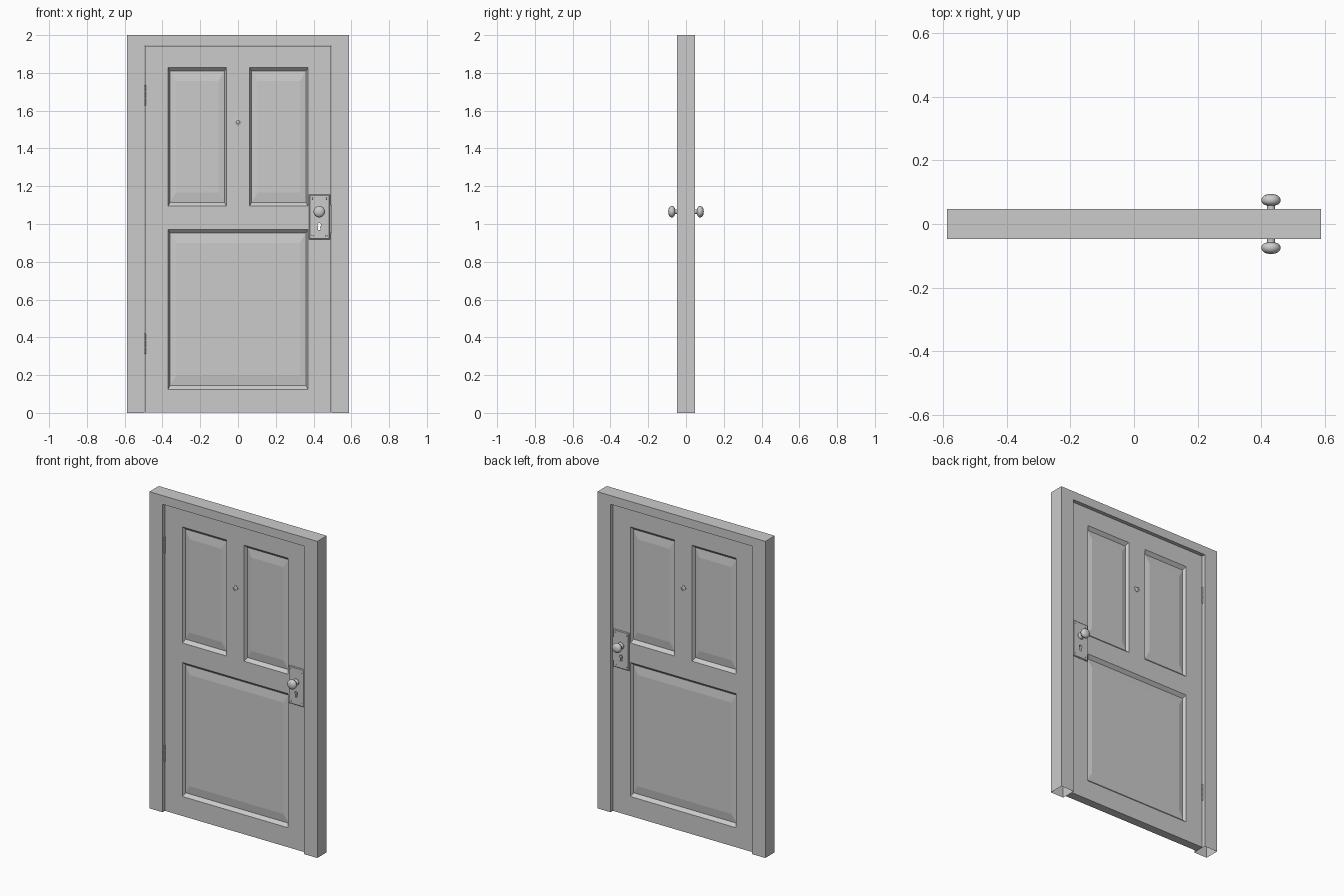
import bpy, bmesh, math

if "Cube" in bpy.data.objects:
    bpy.data.objects.remove(bpy.data.objects["Cube"])

FRAME_Y, LEAF_Y = 0.047, 0.027
KX, KZ = 0.43, 1.065          # knob centre


def finish(bm, name, mirror=False, smooth=False, cutter=None):
    bmesh.ops.remove_doubles(bm, verts=bm.verts, dist=1e-5)
    bmesh.ops.recalc_face_normals(bm, faces=bm.faces)
    me = bpy.data.meshes.new(name)
    bm.to_mesh(me)
    bm.free()
    ob = bpy.data.objects.new(name, me)
    bpy.context.collection.objects.link(ob)
    if smooth:
        bpy.ops.object.select_all(action='DESELECT')
        ob.select_set(True)
        bpy.context.view_layer.objects.active = ob
        bpy.ops.object.shade_smooth_by_angle(angle=math.radians(40))
    if mirror:
        m = ob.modifiers.new("both_sides", 'MIRROR')
        m.use_axis = (False, True, False)
        m.merge_threshold = 1e-4
    if cutter:
        b = ob.modifiers.new("keyhole", 'BOOLEAN')
        b.object, b.operation, b.solver = cutter, 'DIFFERENCE', 'EXACT'
    return ob


def add_face(bm, pts, y):
    return bm.faces.new([bm.verts.new((x, y, z)) for x, z in pts])


def prism(pts, y0, y1):
    """Outline in x/z extruded along y."""
    bm = bmesh.new()
    f = add_face(bm, pts, y0)
    ext = bmesh.ops.extrude_face_region(bm, geom=[f])['geom']
    for v in ext:
        if isinstance(v, bmesh.types.BMVert):
            v.co.y = y1
    return bm


def rect(x0, x1, z0, z1):
    return [(x0, z0), (x1, z0), (x1, z1), (x0, z1)]


def lathe(bm, profile, cx, cz, n):
    """Revolve (radius, y) points around a y axis."""
    rings = [[bm.verts.new((cx + r * math.cos(2 * math.pi * i / n), y,
                            cz + r * math.sin(2 * math.pi * i / n))) for i in range(n)]
             if r else [bm.verts.new((cx, y, cz))] for r, y in profile]
    for a, b in zip(rings, rings[1:]):
        for i in range(n):
            j = (i + 1) % n
            bm.faces.new([a[i], a[j], b[j], b[i]] if len(b) > 1 else [a[i], a[j], b[0]])


# Door frame: arch-shaped outline, posts open underneath
W, I, TOP = 0.587, 0.494, 1.945
bm = prism([(-W, 0), (-I, 0), (-I, TOP), (I, TOP), (I, 0), (W, 0), (W, 2), (-W, 2)],
           -FRAME_Y, FRAME_Y)
bmesh.ops.recalc_face_normals(bm, faces=bm.faces)
feet = [f for f in bm.faces if all(v.co.z < 1e-4 for v in f.verts)]
bmesh.ops.delete(bm, geom=feet, context='FACES')
finish(bm, "door_frame")

# Keyhole cutter
hole = [(KX + 0.010 * math.cos(math.radians(a)), 0.995 + 0.010 * math.sin(math.radians(a)))
        for a in range(-60, 241, 20)]
hole += [(KX - 0.006, 0.967), (KX + 0.006, 0.967)]
cutter = finish(prism(hole, -0.1, 0.1), "keyhole_cutter")
cutter.hide_render = True
cutter.hide_viewport = True

# Door leaf: front half with stiles, rails and raised panels, then mirrored
L, P, M, H = 0.4915, 0.37, 0.062, 1.942
Z0, Z1, Z2, Z3 = 0.125, 0.972, 1.095, 1.828
B = 0.002
levels = [Z0, Z1, Z2, Z3]
bm = bmesh.new()
for s in (-1, 1):
    add_face(bm, [(s * L, B), (s * P, B)] + [(s * P, z) for z in levels]
             + [(s * P, H), (s * L, H)], -LEAF_Y)
add_face(bm, rect(-P, P, B, Z0), -LEAF_Y)
add_face(bm, [(-P, Z1), (P, Z1), (P, Z2), (M, Z2), (-M, Z2), (-P, Z2)], -LEAF_Y)
add_face(bm, rect(-M, M, Z2, Z3), -LEAF_Y)
add_face(bm, [(-P, Z3), (-M, Z3), (M, Z3), (P, Z3), (P, H), (-P, H)], -LEAF_Y)
for x0, x1, z0, z1 in [(-P, -M, Z2, Z3), (M, P, Z2, Z3), (-P, P, Z0, Z1)]:
    steps = [(0, 0, LEAF_Y), (0.010, 0.019, 0.008), (0.042, 0.072, 0.015)]
    loops = [[bm.verts.new((x, -y, z)) for x, z in rect(x0 + dx, x1 - dx, z0 + dz, z1 - dz)]
             for dx, dz, y in steps]
    for a, b in zip(loops, loops[1:]):
        for i in range(4):
            j = (i + 1) % 4
            bm.faces.new([a[i], a[j], b[j], b[i]])
    bm.faces.new(loops[-1])
bmesh.ops.remove_doubles(bm, verts=bm.verts, dist=1e-5)
rim = [e for e in bm.edges if e.is_boundary]
for v in bmesh.ops.extrude_edge_only(bm, edges=rim)['geom']:
    if isinstance(v, bmesh.types.BMVert):
        v.co.y = 0
finish(bm, "door_leaf", mirror=True, cutter=cutter)

# Lock plates with chamfered front edge
bm = prism(rect(0.376, 0.486, 0.918, 1.155), -LEAF_Y + 0.001, -LEAF_Y - 0.007)
front = [e for e in bm.edges if all(v.co.y < -LEAF_Y - 0.006 for v in e.verts)]
bmesh.ops.bevel(bm, geom=front, offset=0.004, segments=1, affect='EDGES')
finish(bm, "lock_plate", mirror=True, cutter=cutter)

# Plate screws
bm = bmesh.new()
for x in (0.394, 0.468):
    for z in (0.938, 1.135):
        lathe(bm, [(0.005, -0.033), (0.004, -0.0355), (0, -0.0365)], x, z, 10)
finish(bm, "plate_screws", mirror=True, smooth=True)

# Knobs
bm = bmesh.new()
lathe(bm, [(0.021, -0.033), (0.020, -0.037), (0.014, -0.041), (0.012, -0.046),
           (0.013, -0.058), (0.020, -0.060), (0.026, -0.064), (0.0295, -0.070),
           (0.030, -0.076), (0.028, -0.083), (0.022, -0.089), (0.012, -0.093),
           (0, -0.094)], KX, KZ, 32)
finish(bm, "knob", mirror=True, smooth=True)

# Peephole ring and lens
bm = bmesh.new()
lathe(bm, [(0.018, -0.026), (0.018, -0.030), (0.015, -0.032), (0.011, -0.032),
           (0.010, -0.029), (0.006, -0.0305), (0, -0.031)], 0, 1.54, 24)
finish(bm, "peephole", mirror=True, smooth=True)

# Strike plate on the latch edge
finish(prism(rect(0.486, 0.496, 0.955, 1.10), -0.0285, 0.0285), "strike_plate")

# Hinges: knuckles on both faces joined by a thin leaf in the gap
for name, zc in (("upper_hinge", 1.682), ("lower_hinge", 0.367)):
    bm = prism(rect(-0.496, -0.490, zc - 0.055, zc + 0.055), -0.026, 0.0)
    for k in (-1, 0, 1):
        geom = bmesh.ops.create_cone(bm, cap_ends=True, segments=12, radius1=0.005,
                                     radius2=0.005, depth=0.034)['verts']
        bmesh.ops.translate(bm, verts=geom, vec=(-0.4925, -0.028, zc + k * 0.037))
    finish(bm, name, mirror=True, smooth=True)
